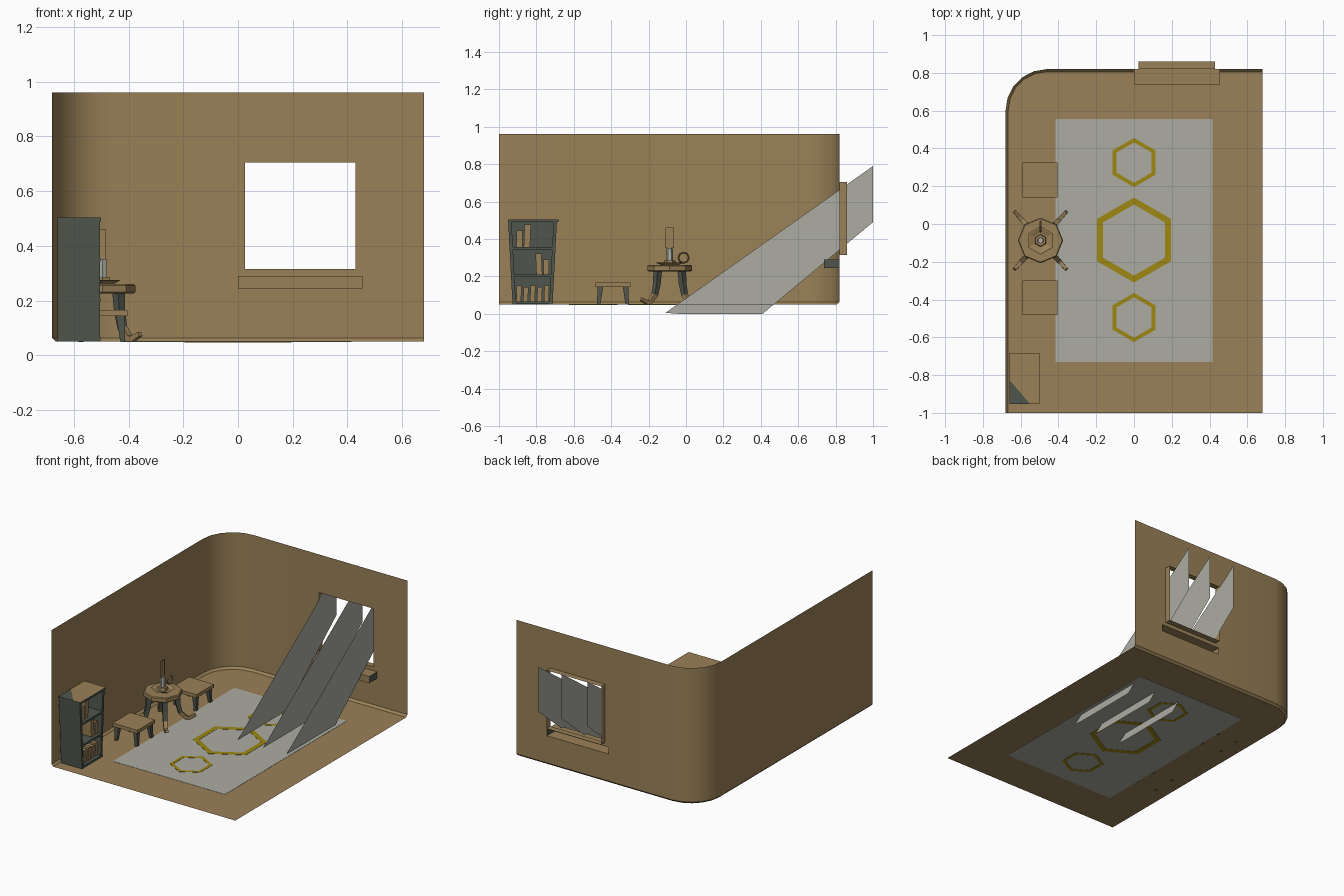
import bpy, math
from mathutils import Vector

if "Cube" in bpy.data.objects:
    bpy.data.objects.remove(bpy.data.objects["Cube"])


def material(name, r, g, b):
    m = bpy.data.materials.new(name)
    lin = [((c / 255 + 0.055) / 1.055) ** 2.4 for c in (r, g, b)]
    m.diffuse_color = (*lin, 1)
    m.use_nodes = True
    m.node_tree.nodes["Principled BSDF"].inputs["Base Color"].default_value = m.diffuse_color
    return m


BROWN = material("warm_brown", 154, 129, 87)
GREY = material("pale_grey", 172, 172, 164)
GOLD = material("dark_gold", 158, 135, 18)
SLATE = material("dark_slate", 79, 86, 77)


def mesh(name, verts, faces, mats, slots=None):
    me = bpy.data.meshes.new(name)
    me.from_pydata(verts, [], faces)
    ob = bpy.data.objects.new(name, me)
    bpy.context.collection.objects.link(ob)
    for m in mats:
        me.materials.append(m)
    if slots:
        for p, s in zip(me.polygons, slots):
            p.material_index = s
    return ob


def loft(name, rings, mat, slots=None):
    """Closed solid through rings with equal point counts."""
    n = len(rings[0])
    verts = [p for r in rings for p in r]
    faces = [tuple(reversed(range(n)))]
    for k in range(len(rings) - 1):
        for i in range(n):
            j = (i + 1) % n
            faces.append((k * n + i, k * n + j, (k + 1) * n + j, (k + 1) * n + i))
    faces.append(tuple(range((len(rings) - 1) * n, len(rings) * n)))
    return mesh(name, verts, faces, mat if isinstance(mat, list) else [mat], slots)


def rect(x0, x1, y0, y1, z):
    return [(x0, y0, z), (x1, y0, z), (x1, y1, z), (x0, y1, z)]


def box(name, x0, x1, y0, y1, z0, z1, mat):
    return loft(name, [rect(x0, x1, y0, y1, z0), rect(x0, x1, y0, y1, z1)], mat)


def ngon(cx, cy, r, z, n, a0=0.0):
    return [(cx + r * math.cos(a0 + i * math.tau / n),
             cy + r * math.sin(a0 + i * math.tau / n), z) for i in range(n)]


# room shell: outer and inset wall path with a rounded corner
FZ, CH, TOP = 0.05, 0.014, 0.96
def path(inset):
    r = 0.22 - inset
    pts = [(-0.68 + inset, -1.0)]
    for i in range(6):
        a = math.pi - i * math.pi / 10
        pts.append((-0.46 + r * math.cos(a), 0.6 + r * math.sin(a)))
    return pts + [(x, 0.82 - inset) for x in (0.0, 0.025, 0.43, 0.455, 0.68)]


outer, inner = path(0), path(CH)
rows = [FZ + CH, 0.245, 0.29, 0.315, 0.705, TOP]
verts = [(x, y, FZ) for x, y in inner]
for z in rows:
    verts += [(x, y, z) for x, y in outer]
n = len(outer)
faces = []
for r in range(len(rows)):
    for c in range(n - 1):
        xm = (outer[c][0] + outer[c + 1][0]) / 2
        if r == 2 and 0 < xm < 0.455:      # sill recess
            continue
        if r == 4 and 0.025 < xm < 0.43:   # window opening
            continue
        faces.append((r * n + c, r * n + c + 1, (r + 1) * n + c + 1, (r + 1) * n + c))
walls = mesh("walls", verts, faces, [BROWN])
bpy.context.view_layer.objects.active = walls
walls.select_set(True)
bpy.ops.object.shade_smooth_by_angle(angle=math.radians(30))
walls.select_set(False)
floor_pts = [(x, y, FZ) for x, y in inner] + [(0.68, -1.0, FZ)]
mesh("floor", floor_pts, [tuple(reversed(range(len(floor_pts))))], [BROWN])


# window lining pushed outward, sill pushed inward
def wall_tube(name, x0, x1, z0, z1, y0, y1, cap):
    ring = lambda y: [(x0, y, z0), (x1, y, z0), (x1, y, z1), (x0, y, z1)]
    fs = [(i, (i + 1) % 4, 4 + (i + 1) % 4, 4 + i) for i in range(4)]
    if cap:
        fs.append((0, 1, 2, 3))
    return mesh(name, ring(y0) + ring(y1), fs, [BROWN, SLATE],
                [0, 1 if cap else 0, 0, 0, 0])


wall_tube("window_lining", 0.025, 0.43, 0.315, 0.705, 0.82, 0.86, False)
wall_tube("window_sill", 0.0, 0.455, 0.245, 0.29, 0.738, 0.82, True)

# light shafts through the window
for x in (0.03, 0.22, 0.39):
    mesh("light_shaft", [(x, -0.11, 0.005), (x, -0.04, 0), (x, 0.41, 0),
                         (x, 1, 0.49), (x, 1, 0.79)], [(0, 1, 2, 3, 4)], [GREY])

# rug, visible on both sides of the thin floor
box("rug", -0.415, 0.415, -0.73, 0.555, FZ - 0.0015, FZ + 0.0015, GREY)


def hex_band(cy, ro, ri):
    a = math.pi / 6
    z0, z1 = FZ - 0.003, FZ + 0.003
    v = ngon(0, cy, ro, z1, 6, a) + ngon(0, cy, ri, z1, 6, a) \
        + ngon(0, cy, ri, z0, 6, a) + ngon(0, cy, ro, z0, 6, a)
    fs = []
    for k in range(4):
        for i in range(6):
            j, m = (i + 1) % 6, (k + 1) % 4
            fs.append((k * 6 + i, k * 6 + j, m * 6 + j, m * 6 + i))
    mesh("rug_hexagon", v, fs, [GOLD])


hex_band(0.325, 0.13, 0.107)
hex_band(-0.085, 0.225, 0.188)
hex_band(-0.495, 0.13, 0.107)

# two stools with tapered legs
for y0 in (-0.483, 0.14):
    x0, w = -0.59, 0.185
    box("stool_seat", x0, x0 + w, y0, y0 + w, 0.143, 0.166, BROWN)
    cx, cy = x0 + w / 2, y0 + w / 2
    for sx in (-1, 1):
        for sy in (-1, 1):
            a, b = cx + sx * 0.068, cy + sy * 0.068
            c, d = cx + sx * 0.076, cy + sy * 0.076
            loft("stool_leg", [rect(c - .009, c + .009, d - .009, d + .009, FZ - .001),
                               rect(a - .015, a + .015, b - .015, b + .015, 0.143)], SLATE)

# octagonal table
TX, TY = -0.495, -0.087
loft("table_top", [ngon(TX, TY, 0.112, 0.225, 8), ngon(TX, TY, 0.12, 0.232, 8),
                   ngon(TX, TY, 0.12, 0.255, 8), ngon(TX, TY, 0.115, 0.26, 8)], BROWN)
# radius and height of the curved leg centre line
LEG = [(0.087, 0.226), (0.093, 0.16), (0.108, 0.10), (0.145, 0.062), (0.165, 0.060), (0.205, 0.078)]
for ang in (48, 132, 228, 312):
    d = Vector((math.cos(math.radians(ang)), math.sin(math.radians(ang)), 0))
    side = Vector((-d.y, d.x, 0))
    rings = []
    for i, (r, z) in enumerate(LEG):
        p, q = LEG[max(i - 1, 0)], LEG[min(i + 1, len(LEG) - 1)]
        t = (d * (q[0] - p[0]) + Vector((0, 0, q[1] - p[1]))).normalized()
        up = t.cross(side)
        h = 0.016 - 0.0015 * i
        c = Vector((TX, TY, z)) + d * r
        rings.append([c + side * (h * u) + up * (h * v)
                      for u, v in ((-1, -1), (-1, 1), (1, 1), (1, -1))])
    loft("table_leg", rings, [SLATE, BROWN], [0] + [0] * 8 + [1] * 13)

# candle holder: dish, cup, candle, flame and ring handle
A6 = math.pi / 6
loft("candle_dish", [ngon(TX, TY, 0.045, 0.26, 6, A6), ngon(TX, TY, 0.075, 0.274, 6, A6),
                     ngon(TX, TY, 0.068, 0.275, 6, A6), ngon(TX, TY, 0.042, 0.265, 6, A6)], BROWN)
loft("candle_cup", [ngon(TX, TY, 0.034, 0.263, 6, A6), ngon(TX, TY, 0.030, 0.285, 6, A6)], BROWN)
loft("candle", [ngon(TX, TY, 0.017, 0.28, 6, A6), ngon(TX, TY, 0.016, 0.352, 6, A6)], GREY)
for dx, dy in ((0.012, 0), (0, 0.023)):
    mesh("flame", [(TX - dx, TY - dy, 0.352), (TX + dx, TY + dy, 0.352),
                   (TX + dx, TY + dy, 0.46), (TX - dx, TY - dy, 0.46)], [(0, 1, 2, 3)], [BROWN])
bpy.ops.mesh.primitive_torus_add(major_segments=8, minor_segments=4, major_radius=0.028,
                                 minor_radius=0.005, location=(TX, -0.013, 0.30),
                                 rotation=(0, math.pi / 2, 0))
bpy.context.object.name = "ring_handle"
bpy.context.object.data.materials.append(BROWN)

# bookcase, wider at the top, open towards +x
SX0, SX1, Z0, Z1 = -0.66, -0.505, 0.05, 0.49
def edge(z, s):
    return -0.8205 + s * (0.107 + 0.023 * (z - Z0) / (Z1 - Z0))


for s in (-1, 1):
    loft("bookcase_side", [rect(SX0, SX1, *sorted((edge(z, s), edge(z, s) - s * 0.018)), z)
                           for z in (Z0, Z1)], SLATE)
mesh("bookcase_back", [(SX0, edge(Z0, -1), Z0), (SX0, edge(Z0, 1), Z0),
                       (SX0, edge(Z1, 1), Z1), (SX0, edge(Z1, -1), Z1)], [(0, 3, 2, 1)], [SLATE])
for z in (0.052, 0.197, 0.342):
    box("bookcase_shelf", SX0, SX1 + 0.002, edge(z, -1) + .004, edge(z, 1) - .004, z, z + 0.014, SLATE)
YA, YB = -0.953, -0.683
box("bookcase_cap", SX0, SX1 + 0.004, YA, YB, Z1, 0.504, SLATE)
mesh("bookcase_cap_top", [(SX0, -0.825, .5055), (-0.55, YA, .5055), (SX1 + .004, YA, .5055),
                          (SX1 + .004, YB, .5055), (SX0, YB, .5055)], [(0, 1, 2, 3, 4)], [BROWN])

# books: y start, width, bottom, height, lean
BOOKS = [(-0.905, 0.032, 0.356, 0.09, 0.0), (-0.868, 0.034, 0.356, 0.12, 0.005),
         (-0.80, 0.032, 0.211, 0.11, -0.005), (-0.762, 0.030, 0.211, 0.08, 0.0)]
BOOKS += [(-0.908 + 0.037 * i, 0.026, 0.066, (0.085, 0.078)[i % 2], 0.003) for i in range(5)]
for y, w, z, h, lean in BOOKS:
    loft("book", [rect(-0.64, -0.525, y, y + w, z),
                  rect(-0.64, -0.525, y + lean, y + w + lean, z + h)], BROWN)
